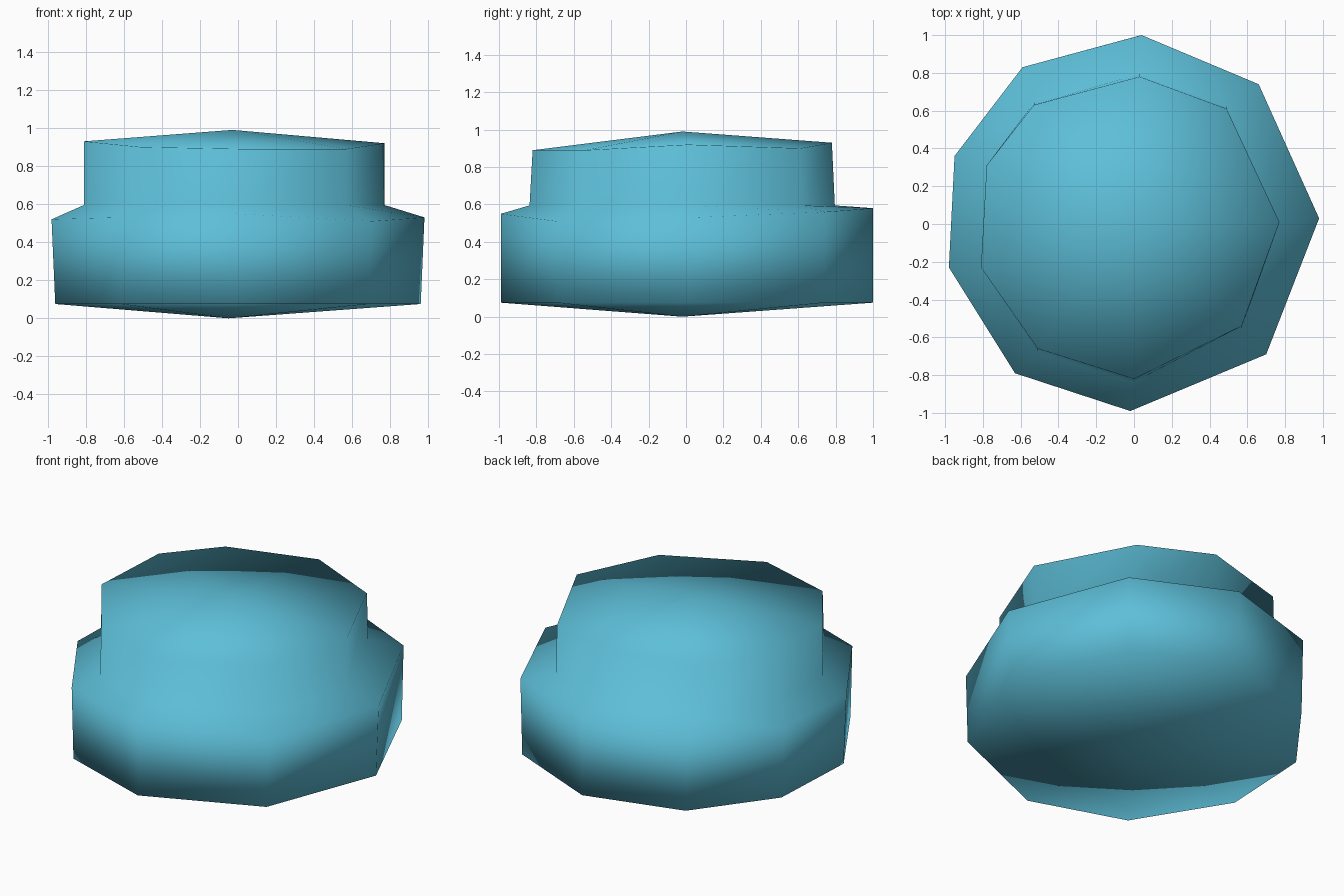
import bpy
import bmesh
from mathutils import Vector

# Remove the default cube only
default_cube = bpy.data.objects.get("Cube")
if default_cube:
    bpy.data.objects.remove(default_cube, do_unlink=True)


def make_material(name, colour):
    """One flat colour for viewport and render."""
    material = bpy.data.materials.new(name)
    material.use_nodes = True
    material.diffuse_color = colour
    shader = material.node_tree.nodes["Principled BSDF"]
    shader.inputs["Base Color"].default_value = colour
    return material


def add_ring(mesh, outline, heights, scale_x=1, scale_y=1):
    """Place one ring of vertices along an outline."""
    return [mesh.verts.new((x * scale_x, y * scale_y, z))
            for (x, y), z in zip(outline, heights)]


def neighbour_pairs(ring):
    """Pair every ring vertex with the next one around."""
    return zip(ring, ring[1:] + ring[:1])


def bridge_rings(mesh, lower, upper, triangles=False):
    """Join two rings with a band of faces."""
    for (a, b), (c, d) in zip(neighbour_pairs(lower), neighbour_pairs(upper)):
        if triangles:
            mesh.faces.new((a, b, c))
            mesh.faces.new((b, d, c))
        else:
            mesh.faces.new((a, b, d, c))


def cap_ring(mesh, ring, tip):
    """Close a ring with a shallow cone."""
    apex = mesh.verts.new(Vector(tip))
    for a, b in neighbour_pairs(ring):
        mesh.faces.new((a, b, apex))


# Irregular nine-sided outlines, counter-clockwise from the back
base_outline = [(0.04, 1), (-0.59, 0.83), (-0.95, 0.36),
                (-0.98, -0.23), (-0.63, -0.79), (-0.02, -0.99),
                (0.7, -0.69), (0.98, 0.03), (0.66, 0.74)]
crown_outline = [(0.03, 0.78), (-0.53, 0.63), (-0.78, 0.31),
                 (-0.81, -0.23), (-0.51, -0.66), (0, -0.82),
                 (0.57, -0.54), (0.77, 0.01), (0.49, 0.61)]
shoulder_heights = [0.58, 0.56, 0.53, 0.52, 0.53, 0.55, 0.51, 0.53, 0.56]
crown_heights = [0.93, 0.92, 0.93, 0.93, 0.9, 0.89, 0.89, 0.92, 0.9]
sides = len(base_outline)

# Wide base, stepped shoulder and narrower crown in one smooth shell
shell = bmesh.new()
foot = add_ring(shell, base_outline, [0.075] * sides, scale_x=0.98)
shoulder = add_ring(shell, base_outline, shoulder_heights)
neck = add_ring(shell, crown_outline, [0.595] * sides, scale_y=1.02)
crown = add_ring(shell, crown_outline, crown_heights)

bridge_rings(shell, foot, shoulder)
bridge_rings(shell, shoulder, neck, triangles=True)
bridge_rings(shell, neck, crown)
cap_ring(shell, crown, (-0.03, -0.02, 0.99))
cap_ring(shell, foot, (-0.05, -0.02, 0))

bmesh.ops.recalc_face_normals(shell, faces=shell.faces)
for face in shell.faces:
    face.smooth = True

# Finished object
shell_mesh = bpy.data.meshes.new("stepped_body")
shell.to_mesh(shell_mesh)
shell.free()
shell_mesh.materials.append(make_material("sky_blue", (0.11, 0.52, 0.69, 1)))
stepped_body = bpy.data.objects.new("stepped_body", shell_mesh)
bpy.context.collection.objects.link(stepped_body)
